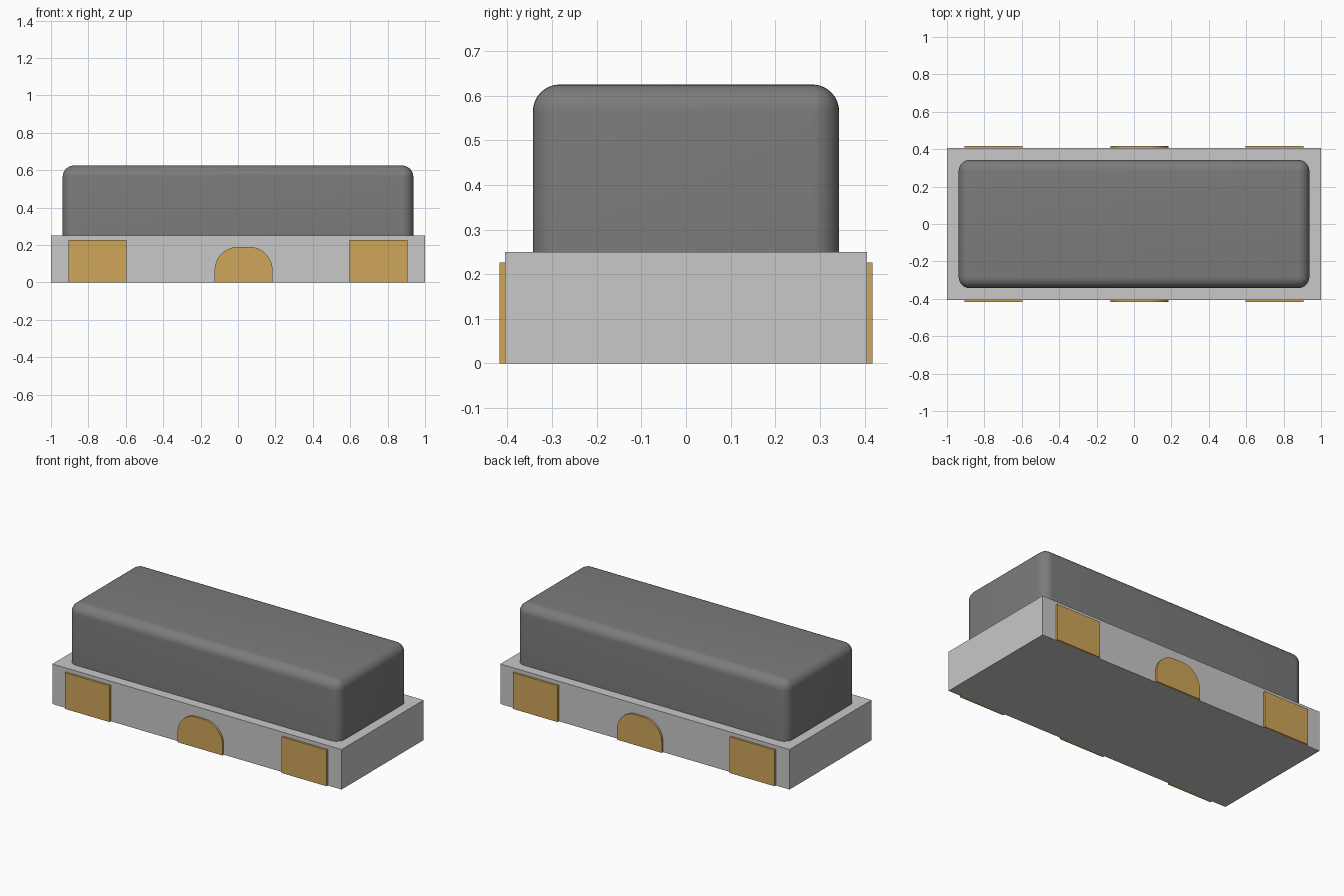
import bpy, bmesh, math

cube = bpy.data.objects.get("Cube")
if cube:
    bpy.data.objects.remove(cube, do_unlink=True)


def material(name, rgb):
    m = bpy.data.materials.new(name)
    m.use_nodes = True
    m.diffuse_color = (*rgb, 1)
    m.node_tree.nodes["Principled BSDF"].inputs["Base Color"].default_value = (*rgb, 1)
    return m


grey = material("light grey", (0.58, 0.58, 0.58))
dark = material("dark grey", (0.20, 0.20, 0.20))
gold = material("gold", (0.62, 0.38, 0.10))

BASE_X, BASE_Y, BASE_Z = 1.0, 0.405, 0.25   # half length, half depth, height
PAD_Y = 0.418                               # outer face of the contacts


def add_object(name, bm, mat):
    bmesh.ops.recalc_face_normals(bm, faces=bm.faces)
    mesh = bpy.data.meshes.new(name)
    bm.to_mesh(mesh)
    bm.free()
    mesh.materials.append(mat)
    ob = bpy.data.objects.new(name, mesh)
    bpy.context.collection.objects.link(ob)
    return ob


def box(hx, hy, z0, z1):
    bm = bmesh.new()
    bmesh.ops.create_cube(bm, size=1)
    for v in bm.verts:
        v.co = (v.co.x * 2 * hx, v.co.y * 2 * hy, z0 + (v.co.z + 0.5) * (z1 - z0))
    return bm


def plate(name, outline, side):
    """Thin contact with an (x, z) outline, standing out from one long side."""
    bm = bmesh.new()
    face = bm.faces.new([bm.verts.new((x, side * BASE_Y, z)) for x, z in outline])
    new = bmesh.ops.extrude_face_region(bm, geom=[face], use_keep_orig=True)["geom"]
    moved = [g for g in new if isinstance(g, bmesh.types.BMVert)]
    bmesh.ops.translate(bm, verts=moved, vec=(0, side * (PAD_Y - BASE_Y), 0))
    return add_object(name, bm, gold)


# Base block
add_object("base", box(BASE_X, BASE_Y, 0, BASE_Z), grey)

# Cover, rounded on every edge but the bottom ones
bm = box(0.9375, 0.343, BASE_Z, 0.625)
edges = [e for e in bm.edges if max(v.co.z for v in e.verts) > 0.5]
bmesh.ops.bevel(bm, geom=edges, offset=0.06, offset_type='OFFSET', segments=8,
                profile=0.5, affect='EDGES')
cover = add_object("cover", bm, dark)
bpy.ops.object.select_all(action='DESELECT')
cover.select_set(True)
bpy.context.view_layer.objects.active = cover
bpy.ops.object.shade_smooth_by_angle(angle=math.radians(30))

# Arched outline with rounded shoulders, a little off centre
MID, HALF, TOP, R = 0.03, 0.155, 0.19, 0.125
arch = [(MID - HALF, 0), (MID + HALF, 0)]
for centre, start in ((MID + HALF - R, 0), (MID - HALF + R, 90)):
    for i in range(13):
        a = math.radians(start + 90 * i / 12)
        arch.append((centre + R * math.cos(a), TOP - R + R * math.sin(a)))

# Contacts on both long sides
for side, where in ((-1, "front"), (1, "back")):
    plate(f"{where}_arched_contact", arch, side)
    for x, hand in ((0.75, "left"), (-0.75, "right")):
        w = 0.155
        plate(f"{where}_{hand}_contact",
              [(x - w, 0), (x + w, 0), (x + w, 0.226), (x - w, 0.226)], side)
